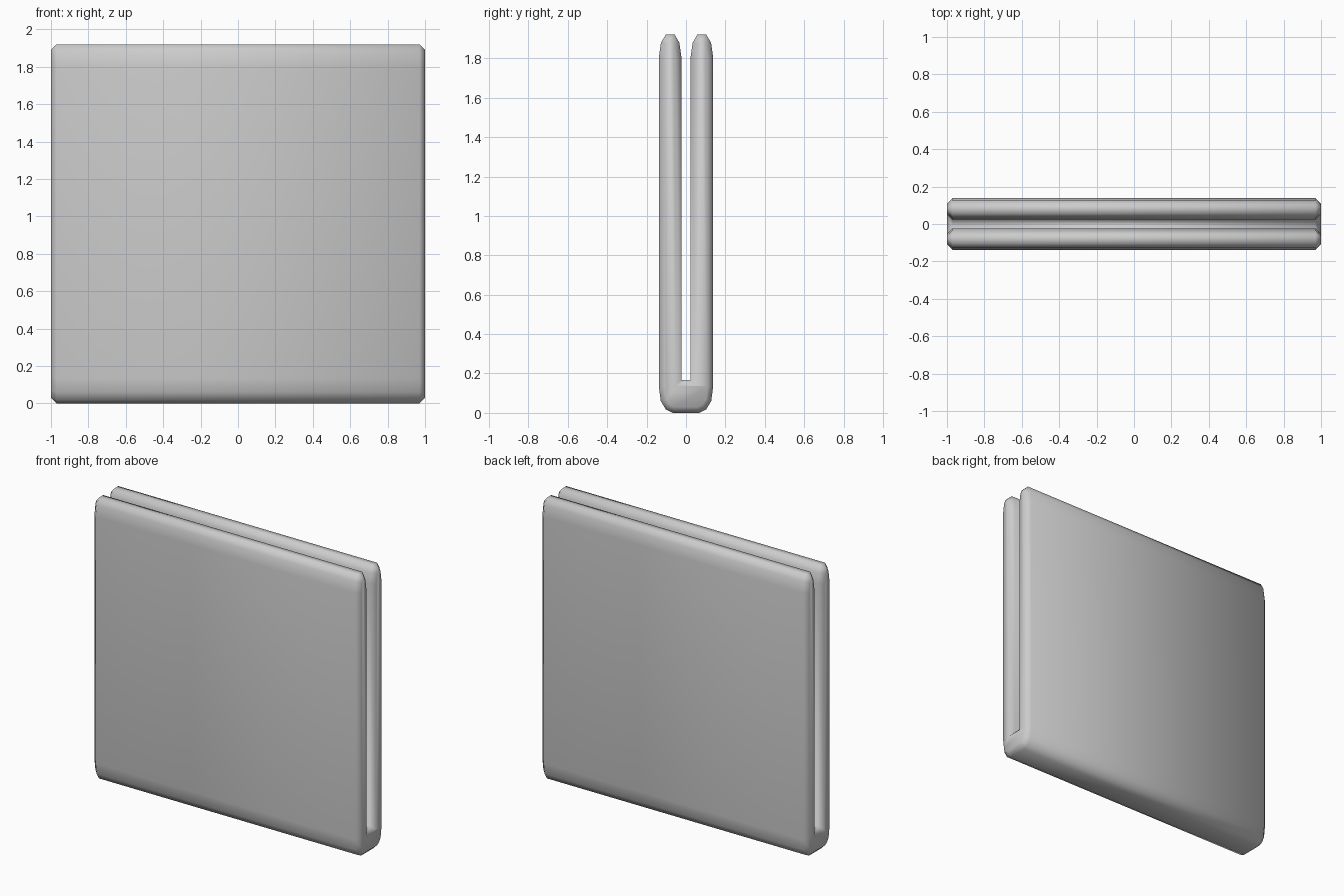
import bpy, bmesh, math
from mathutils import Vector

if "Cube" in bpy.data.objects:
    bpy.data.objects.remove(bpy.data.objects["Cube"])

# Half of the U cross-section (y, z), from the bottom round to the slot floor
half = [(0.066, 0.0), (0.103, 0.018), (0.128, 0.06), (0.138, 0.135),
        (0.138, 1.805), (0.127, 1.88), (0.103, 1.92), (0.057, 1.92),
        (0.034, 1.88), (0.023, 1.805), (0.023, 0.167)]
profile = [Vector(p) for p in half + [(-y, z) for y, z in reversed(half)]]


def inset(points, d):
    """Mitred inward offset of a counter-clockwise outline."""
    result = []
    for i, p in enumerate(points):
        a = (p - points[i - 1]).normalized()
        b = (points[(i + 1) % len(points)] - p).normalized()
        na, nb = Vector((-a.y, a.x)), Vector((-b.y, b.x))
        result.append(p + (na + nb) * d / (1 + na.dot(nb)))
    return result


# Folded panel: extruded U with chamfered ends
chamfer = 0.03
small = inset(profile, chamfer)
bm = bmesh.new()
rings = [[bm.verts.new((x, p.x, p.y)) for p in outline]
         for x, outline in ((-1, small), (-1 + chamfer, profile),
                            (1 - chamfer, profile), (1, small))]
for r0, r1 in zip(rings, rings[1:]):
    for i in range(len(r0)):
        j = (i + 1) % len(r0)
        bm.faces.new((r0[i], r0[j], r1[j], r1[i]))
bm.faces.new(rings[0])
bm.faces.new(rings[-1])
bmesh.ops.recalc_face_normals(bm, faces=bm.faces)

mesh = bpy.data.meshes.new("folded_panel")
bm.to_mesh(mesh)
bm.free()
panel = bpy.data.objects.new("folded_panel", mesh)
bpy.context.collection.objects.link(panel)
bpy.context.view_layer.objects.active = panel
panel.select_set(True)
bpy.ops.object.shade_smooth_by_angle(angle=math.radians(60))
